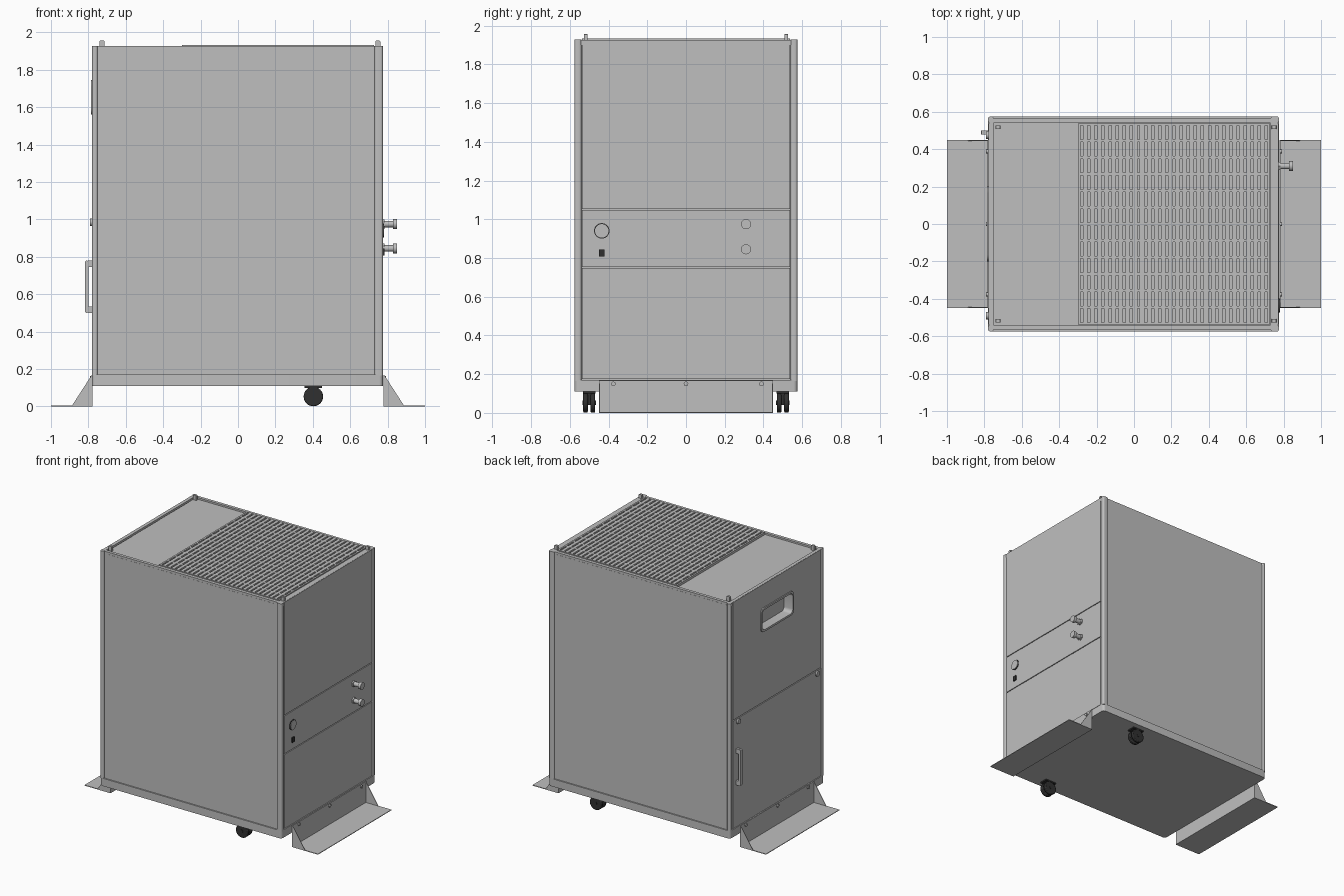
import bpy, bmesh, math
from mathutils import Vector

if "Cube" in bpy.data.objects:
    bpy.data.objects.remove(bpy.data.objects["Cube"], do_unlink=True)


def material(name, value):
    m = bpy.data.materials.new(name)
    m.use_nodes = True
    color = (value, value, value, 1)
    m.diffuse_color = color
    m.node_tree.nodes["Principled BSDF"].inputs["Base Color"].default_value = color
    return m


GREY = material("light grey metal", 0.52)
BLACK = material("black rubber", 0.03)


def finish(name, bm, mat):
    bmesh.ops.recalc_face_normals(bm, faces=bm.faces)
    mesh = bpy.data.meshes.new(name)
    bm.to_mesh(mesh)
    bm.free()
    mesh.materials.append(mat)
    ob = bpy.data.objects.new(name, mesh)
    bpy.context.collection.objects.link(ob)
    return ob


def box(name, x, y, z, mat=GREY, round_axis=None, radius=0.02):
    """Box from three (low, high) ranges; edges along round_axis may be rounded."""
    bm = bmesh.new()
    bmesh.ops.create_cube(bm, size=1)
    for v in bm.verts:
        v.co = [r[0] if c < 0 else r[1] for c, r in zip(v.co, (x, y, z))]
    if round_axis is not None:
        edges = [e for e in bm.edges
                 if abs((e.verts[0].co - e.verts[1].co).normalized()[round_axis]) > 0.9]
        bmesh.ops.bevel(bm, geom=edges, offset=radius, segments=5,
                        profile=0.5, affect='EDGES')
    return finish(name, bm, mat)


def rod(name, axis, start, length, radius, mat=GREY, sides=24):
    """Cylinder from a start point along an axis."""
    bm = bmesh.new()
    bmesh.ops.create_cone(bm, cap_ends=True, segments=sides, radius1=radius,
                          radius2=radius, depth=abs(length))
    direction = Vector(axis)
    turn = direction.to_track_quat('Z', 'Y')
    for v in bm.verts:
        v.co = turn @ v.co + Vector(start) + direction * length / 2
    ob = finish(name, bm, mat)
    smooth(ob)
    return ob


def smooth(ob):
    bpy.ops.object.select_all(action='DESELECT')
    ob.select_set(True)
    bpy.context.view_layer.objects.active = ob
    bpy.ops.object.shade_smooth_by_angle(angle=math.radians(35))


def cut(ob, cutter):
    mod = ob.modifiers.new("cut", 'BOOLEAN')
    mod.operation = 'DIFFERENCE'
    mod.solver = 'EXACT'
    mod.object = cutter
    bpy.context.view_layer.objects.active = ob
    bpy.ops.object.modifier_apply(modifier=mod.name)


# Cabinet core, base sill and corner posts
core = box("cabinet_core", (-0.77, 0.765), (-0.565, 0.565), (0.12, 1.91))
smooth(box("base_sill", (-0.78, 0.775), (-0.575, 0.575), (0.11, 0.17), round_axis=2))
for sx, xr in (("left", (0.73, 0.775)), ("right", (-0.78, -0.75))):
    for sy, yr in (("front", (-0.575, -0.54)), ("back", (0.54, 0.575))):
        smooth(box(f"{sy}_{sx}_post", xr, yr, (0.165, 1.928), round_axis=2, radius=0.012))

# Raised rim around the top
for s, side in ((-1, "front"), (1, "back")):
    box(f"{side}_top_rim", (-0.755, 0.74), sorted((s * 0.54, s * 0.564)), (1.9, 1.927))
box("right_top_rim", (-0.775, -0.75), (-0.55, 0.55), (1.9, 1.927))
box("left_top_rim", (0.73, 0.77), (-0.55, 0.55), (1.9, 1.927))

# Top cover and slotted ventilation grille
box("top_cover", (-0.743, -0.304), (-0.533, 0.533), (1.905, 1.918))


def slot_lines(low, high, first, pitch, count, width):
    lines = [low]
    for i in range(count):
        c = first + i * pitch
        lines += [c - width / 2, c + width / 2]
    return lines + [high]


xs = slot_lines(-0.3, 0.727, -0.28, 0.038, 27, 0.013)
ys = slot_lines(-0.537, 0.537, -0.4895, 0.089, 12, 0.074)
bm = bmesh.new()
grid = [[bm.verts.new((x, y, 1.933)) for y in ys] for x in xs]
for i in range(len(xs) - 1):
    for j in range(len(ys) - 1):
        if not (i % 2 and j % 2):
            bm.faces.new((grid[i][j], grid[i + 1][j], grid[i + 1][j + 1], grid[i][j + 1]))
walls = bmesh.ops.extrude_face_region(bm, geom=bm.faces[:])
for v in walls["geom"]:
    if isinstance(v, bmesh.types.BMVert):
        v.co.z -= 0.025
finish("vent_grille", bm, GREY)

# Stacking pegs on the top corners
for x in (-0.727, 0.748):
    for y in (-0.517, 0.517):
        box("stacking_peg", (x - 0.013, x + 0.013), (y - 0.009, y + 0.009),
            (1.9, 1.956), round_axis=1, radius=0.006)

# Left side panels with a plain band between them
for name, z in (("left_upper_panel", (1.053, 1.926)), ("left_middle_panel", (0.753, 1.047)),
                ("left_lower_panel", (0.174, 0.747))):
    box(name, (0.755, 0.773), (-0.537, 0.537), z)

# Right side panels, with a grip pocket cut through the upper one
upper = box("right_upper_panel", (-0.778, -0.76), (-0.537, 0.537), (1.014, 1.926))
box("right_door", (-0.779, -0.76), (-0.537, 0.537), (0.174, 1.008))
lip = box("grip_pocket_lip", (-0.786, -0.765), (-0.2, 0.2), (1.56, 1.745),
          round_axis=0, radius=0.035)
cutter = box("grip_pocket_cutter", (-0.85, -0.71), (-0.185, 0.185), (1.575, 1.73),
             round_axis=0, radius=0.028)
for ob in (core, upper, lip):
    cut(ob, cutter)
    smooth(ob)
bpy.data.objects.remove(cutter, do_unlink=True)

# Door handle and quarter-turn locks
box("door_handle_bar", (-0.817, -0.8), (0.478, 0.5), (0.5, 0.78), round_axis=1, radius=0.007)
for z in (0.5, 0.745):
    box("door_handle_foot", (-0.803, -0.77), (0.478, 0.5), (z, z + 0.035))
for y in (-0.49, 0.475):
    rod("door_lock", (-1, 0, 0), (-0.775, y, 0.985), 0.016, 0.02)

# Round gauge, switch and hose fittings on the left side
rod("gauge_bezel", (1, 0, 0), (0.77, -0.435, 0.94), 0.007, 0.04, BLACK, 32)
rod("gauge_face", (1, 0, 0), (0.77, -0.435, 0.94), 0.011, 0.035, GREY, 32)
box("power_switch", (0.77, 0.782), (-0.45, -0.42), (0.807, 0.845), BLACK)
for z in (0.845, 0.975):
    rod("fitting_collar", (1, 0, 0), (0.77, 0.31, z), 0.014, 0.025, GREY, 6)
    rod("fitting_pipe", (1, 0, 0), (0.77, 0.31, z), 0.06, 0.017)
    rod("fitting_end", (1, 0, 0), (0.828, 0.31, z), 0.022, 0.026)

# Floor brackets with gussets and bolts on both sides
for s, side in ((1, "left"), (-1, "right")):
    box(f"{side}_bracket_foot", sorted((s * 0.78, s * 1.0)), (-0.45, 0.45), (0, 0.005))
    box(f"{side}_bracket_wall", sorted((s * 0.778, s * 0.784)), (-0.45, 0.45), (0, 0.168))
    for y in (-0.45, 0.445):
        bm = bmesh.new()
        tri = [bm.verts.new((s * x, y, z))
               for x, z in ((0.782, 0.001), (0.89, 0.001), (0.782, 0.168))]
        face = bm.faces.new(tri)
        ext = bmesh.ops.extrude_face_region(bm, geom=[face])
        for v in ext["geom"]:
            if isinstance(v, bmesh.types.BMVert):
                v.co.y += 0.005
        finish(f"{side}_bracket_gusset", bm, GREY)
    for y in (-0.375, 0, 0.39):
        rod(f"{side}_bracket_bolt", (s, 0, 0), (s * 0.778, y, 0.15), 0.014, 0.012, GREY, 12)

# Twin-wheel casters
for y in (-0.5, 0.5):
    box("caster_plate", (0.355, 0.45), (y - 0.032, y + 0.032), (0.1, 0.112), BLACK)
    box("caster_fork", (0.375, 0.43), (y - 0.009, y + 0.009), (0.04, 0.105), BLACK)
    rod("caster_axle", (0, 1, 0), (0.403, y - 0.034, 0.053), 0.068, 0.012, BLACK, 12)
    for w in (-0.031, 0.007):
        wheel = rod("caster_wheel", (0, 1, 0), (0.403, y + w, 0.053), 0.024, 0.052, BLACK, 32)
        bevel = wheel.modifiers.new("soft_rim", 'BEVEL')
        bevel.width = 0.006
        bevel.segments = 2
